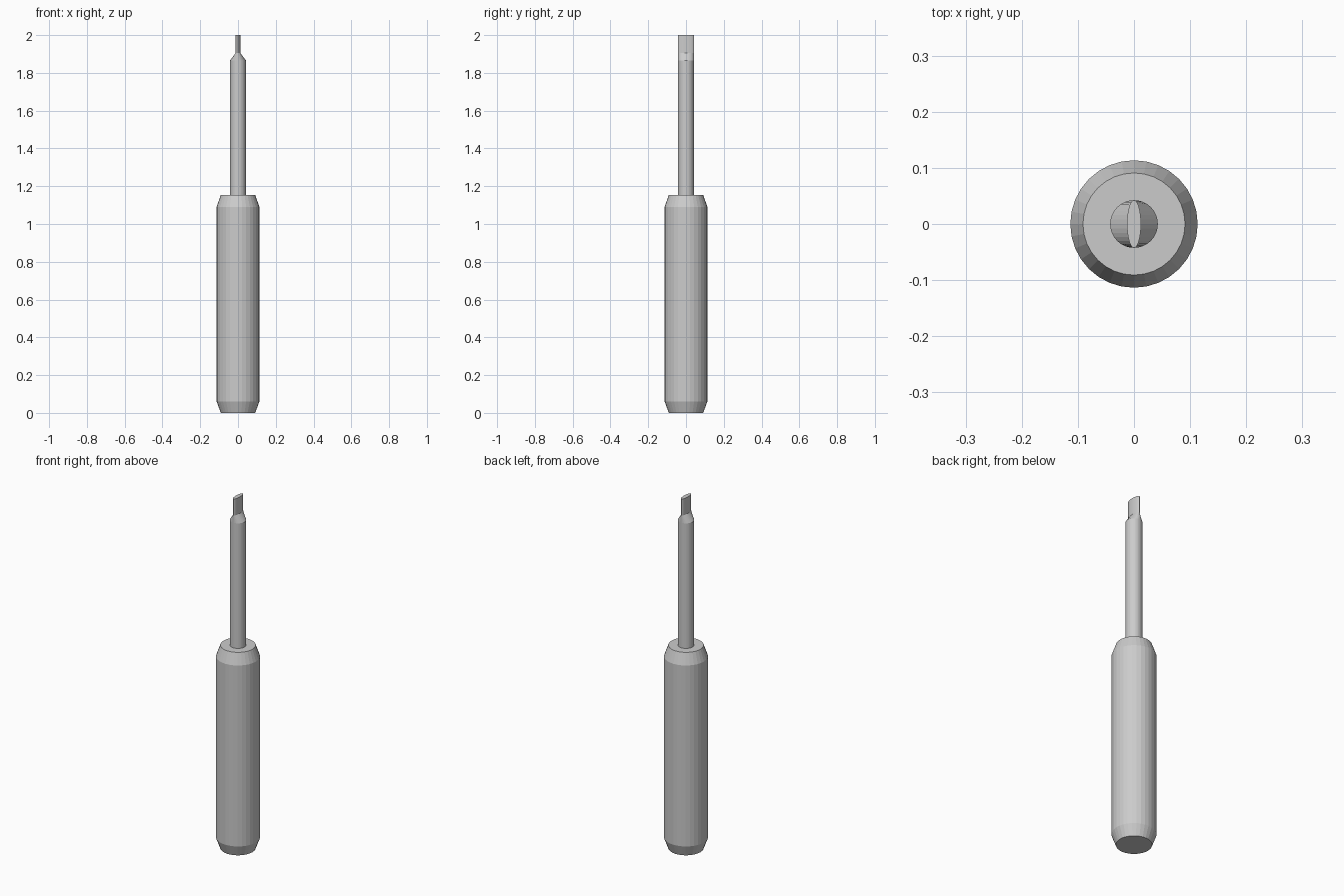
import bpy, bmesh
from math import cos, sin, pi

if "Cube" in bpy.data.objects:
    bpy.data.objects.remove(bpy.data.objects["Cube"])

SIDES = 32


def loft(name, rings):
    """Capped round solid through (x radius, y radius, z) rings."""
    bm = bmesh.new()
    loops = []
    for rx, ry, z in rings:
        loops.append([bm.verts.new((rx * cos(2 * pi * i / SIDES),
                                    ry * sin(2 * pi * i / SIDES), z))
                      for i in range(SIDES)])
    for low, high in zip(loops, loops[1:]):
        for i in range(SIDES):
            j = (i + 1) % SIDES
            bm.faces.new((low[i], low[j], high[j], high[i]))
    bm.faces.new(loops[0][::-1])
    bm.faces.new(loops[-1])
    mesh = bpy.data.meshes.new(name)
    bm.to_mesh(mesh)
    bm.free()
    obj = bpy.data.objects.new(name, mesh)
    bpy.context.collection.objects.link(obj)
    return obj


# Handle: straight grip with tapered ends
G, E = 0.1135, 0.091
loft("handle", [(E, E, 0), (G, G, 0.061), (G, G, 1.09), (E, E, 1.154)])

# Shaft: round rod flattened in x into a blade tip
R, B = 0.0425, 0.0125
loft("shaft_and_blade", [(R, R, 1.154), (R, R, 1.865), (B, R, 1.906), (B, R, 2.0)])
